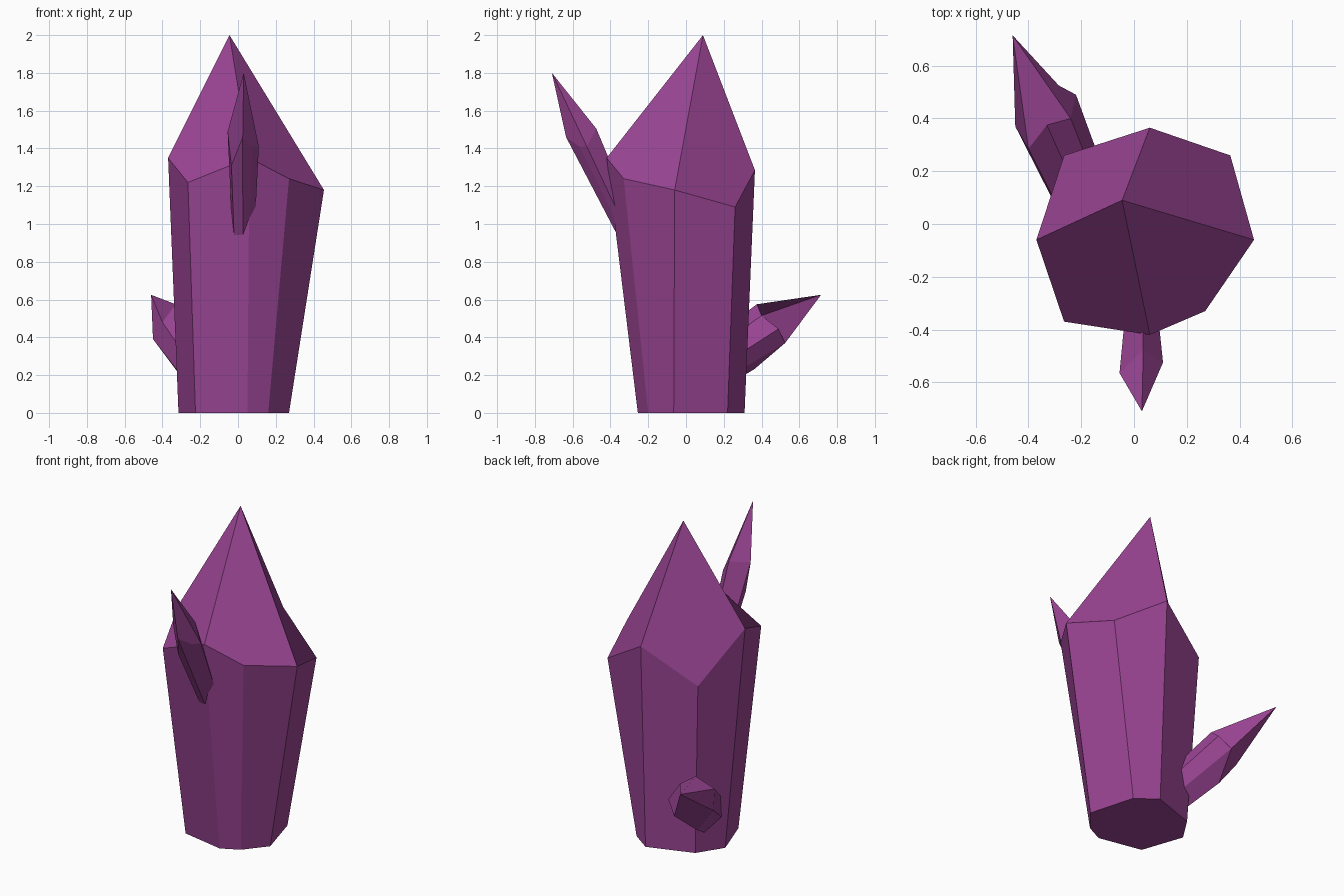
import bpy, bmesh
from mathutils import Vector

if "Cube" in bpy.data.objects:
    bpy.data.objects.remove(bpy.data.objects["Cube"])

mat = bpy.data.materials.new("purple_crystal")
mat.diffuse_color = (0.33, 0.06, 0.30, 1)
mat.use_nodes = True
mat.node_tree.nodes["Principled BSDF"].inputs["Base Color"].default_value = mat.diffuse_color


def crystal(name, tip, ring, ridges, base):
    """Faceted prism: base ring, shoulder ring, and tip facets between ridge points."""
    bm = bmesh.new()
    top = [bm.verts.new(p) for p in ring]
    low = [bm.verts.new(p) for p in base]
    apex = bm.verts.new(tip)
    n = len(top)
    bm.faces.new(low)
    for i in range(n):
        j = (i + 1) % n
        bm.faces.new((low[i], low[j], top[j], top[i]))
    for k, a in enumerate(ridges):
        b = ridges[(k + 1) % len(ridges)]
        span = (b - a) % n
        bm.faces.new([top[(a + s) % n] for s in range(span + 1)] + [apex])
    bmesh.ops.recalc_face_normals(bm, faces=bm.faces[:])
    mesh = bpy.data.meshes.new(name)
    bm.to_mesh(mesh)
    bm.free()
    mesh.materials.append(mat)
    obj = bpy.data.objects.new(name, mesh)
    bpy.context.collection.objects.link(obj)
    return obj


def root(ring, shift, scale):
    """Tapered copy of a shoulder ring, pushed back into the main crystal."""
    c = sum((Vector(p) for p in ring), Vector()) / len(ring)
    return [c + (Vector(p) - c) * scale + Vector(shift) for p in ring]


# Main eight-sided crystal
shoulder = [(-0.37, -0.06, 1.35), (-0.265, -0.37, 1.22), (0.06, -0.42, 1.35),
            (0.27, -0.33, 1.24), (0.455, -0.06, 1.18), (0.365, 0.26, 1.09),
            (0.06, 0.365, 1.285), (-0.265, 0.26, 1.08)]
foot = [(-0.315, 0.06, 0), (-0.225, -0.2, 0), (0.05, -0.255, 0), (0.16, -0.2, 0),
        (0.27, -0.065, 0), (0.19, 0.22, 0), (0.065, 0.31, 0), (-0.215, 0.215, 0)]
crystal("main_crystal", (-0.045, 0.09, 2), shoulder, [0, 2, 4, 6], foot)

# Slim shard high on the front
shard = [(0.025, -0.635, 1.46), (0.075, -0.565, 1.41), (0.11, -0.525, 1.41),
         (0.035, -0.475, 1.505), (-0.055, -0.565, 1.49), (-0.035, -0.545, 1.31)]
crystal("front_shard", (0.03, -0.71, 1.8), shard, [0, 2, 3, 4],
        root(shard, (0, 0.29, -0.6), 0.65))

# Stubby shard low on the back left
stub = [(-0.40, 0.285, 0.48), (-0.33, 0.375, 0.575), (-0.24, 0.40, 0.515),
        (-0.22, 0.49, 0.445), (-0.285, 0.525, 0.37), (-0.33, 0.36, 0.23),
        (-0.45, 0.37, 0.39)]
crystal("back_shard", (-0.46, 0.715, 0.625), stub, [0, 2, 4, 6],
        root(stub, (0.17, -0.39, -0.26), 0.8))
